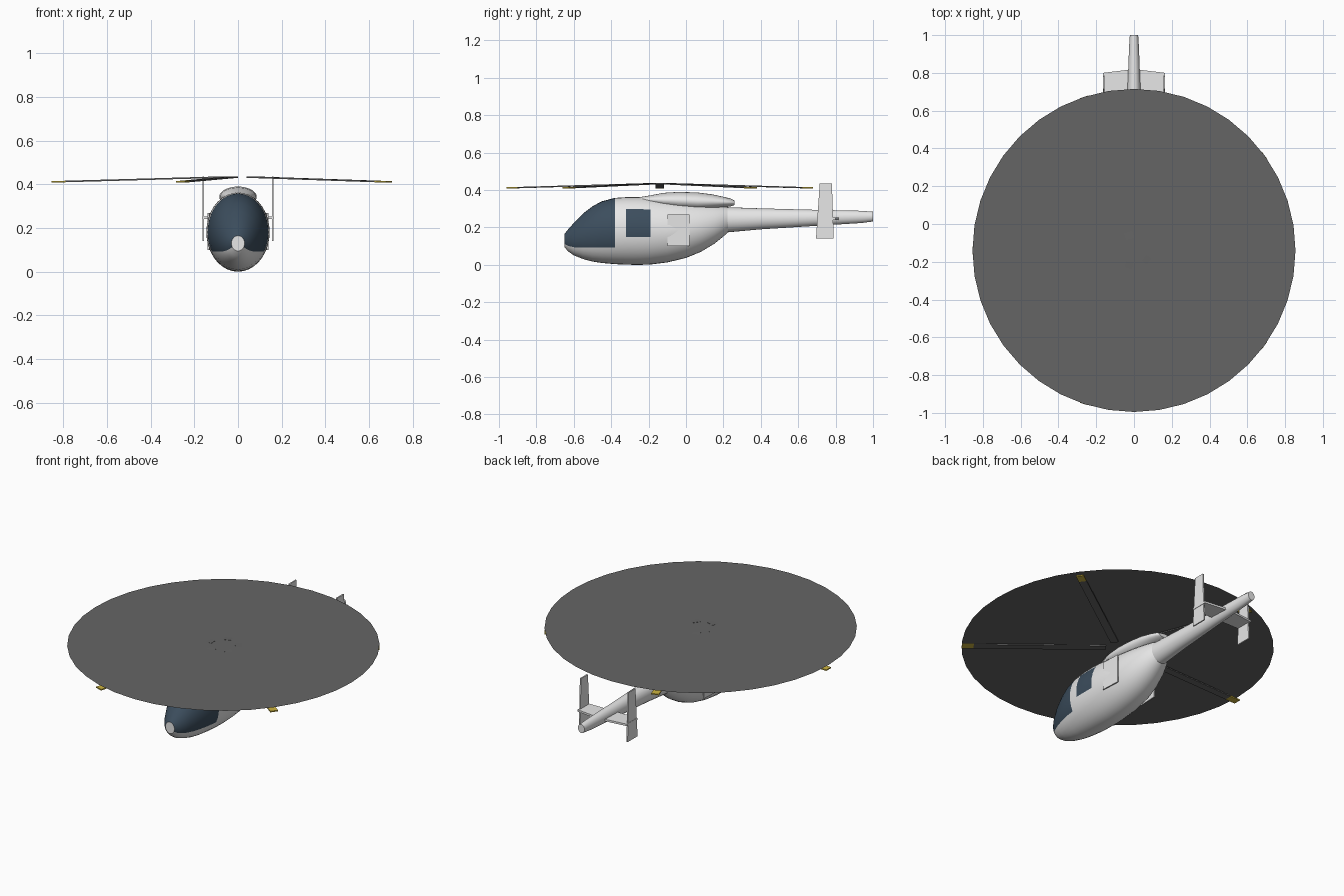
import bpy, bmesh, math
from mathutils import Matrix, Vector

cube = bpy.data.objects.get("Cube")
if cube:
    bpy.data.objects.remove(cube, do_unlink=True)


def material(name, r, g, b):
    m = bpy.data.materials.new(name)
    m.use_nodes = True
    m.diffuse_color = (r, g, b, 1)
    bsdf = next(n for n in m.node_tree.nodes if n.type == 'BSDF_PRINCIPLED')
    bsdf.inputs["Base Color"].default_value = (r, g, b, 1)
    bsdf.inputs["Roughness"].default_value = 0.6
    return m


WHITE = material("white paint", 0.8, 0.8, 0.8)
GLASS = material("dark blue glass", 0.045, 0.075, 0.11)
DARK = material("rotor grey", 0.13, 0.13, 0.13)
YELLOW = material("yellow tip", 0.6, 0.45, 0.05)


def finish(name, bm, mats, smooth=False):
    bmesh.ops.recalc_face_normals(bm, faces=bm.faces)
    mesh = bpy.data.meshes.new(name)
    bm.to_mesh(mesh)
    bm.free()
    for m in mats:
        mesh.materials.append(m)
    obj = bpy.data.objects.new(name, mesh)
    bpy.context.collection.objects.link(obj)
    if smooth:
        bpy.ops.object.select_all(action='DESELECT')
        obj.select_set(True)
        bpy.context.view_layer.objects.active = obj
        bpy.ops.object.shade_smooth_by_angle(angle=math.radians(35))
    return obj


def loft(name, stations, mats, segments=36, rule=None):
    """Elliptical rings along y; each station is (y, half width, bottom z, top z)."""
    bm = bmesh.new()
    rings = []
    for y, rx, low, high in stations:
        mid, rz = (low + high) / 2, (high - low) / 2
        angles = [math.tau * i / segments for i in range(segments)]
        rings.append([bm.verts.new((rx * math.cos(a), y, mid + rz * math.sin(a)))
                      for a in angles])
    for k in range(len(rings) - 1):
        for i in range(segments):
            j = (i + 1) % segments
            f = bm.faces.new((rings[k][i], rings[k][j], rings[k + 1][j], rings[k + 1][i]))
            if rule:
                # elevation of the face above the horizontal, the same on both sides
                a = (i + 0.5) * 360 / segments
                elevation = math.degrees(math.asin(math.sin(math.radians(a))))
                f.material_index = rule((stations[k][0] + stations[k + 1][0]) / 2, elevation)
    bm.faces.new(rings[0])
    bm.faces.new(rings[-1])
    return finish(name, bm, mats, True)


def slab(name, outline, offset, mat):
    """Flat part: an outline of 3D points, extruded by an offset."""
    bm = bmesh.new()
    face = bm.faces.new([bm.verts.new(p) for p in outline])
    out = bmesh.ops.extrude_face_region(bm, geom=[face])
    moved = [v for v in out["geom"] if isinstance(v, bmesh.types.BMVert)]
    bmesh.ops.translate(bm, verts=moved, vec=Vector(offset))
    return finish(name, bm, [mat])


# Fuselage with windscreen and side windows
def glazing(y, elevation):
    windscreen = y < -0.38 and elevation > -30
    side_window = -0.32 < y < -0.19 and -10 < elevation < 40
    return 1 if windscreen or side_window else 0


loft("fuselage", [
    (-0.65, 0.03, 0.095, 0.165), (-0.63, 0.05, 0.072, 0.19),
    (-0.6, 0.071, 0.051, 0.224), (-0.55, 0.096, 0.031, 0.275),
    (-0.5, 0.114, 0.018, 0.313), (-0.45, 0.128, 0.01, 0.34),
    (-0.38, 0.139, 0.004, 0.358), (-0.32, 0.144, 0.001, 0.362),
    (-0.25, 0.145, 0, 0.363), (-0.19, 0.145, 0.002, 0.36),
    (-0.1, 0.142, 0.013, 0.35), (0, 0.132, 0.037, 0.338),
    (0.08, 0.116, 0.07, 0.33), (0.15, 0.094, 0.112, 0.321),
    (0.2, 0.072, 0.152, 0.313), (0.23, 0.054, 0.178, 0.306),
], [WHITE, GLASS], rule=glazing)

# Engine cowling on the roof
loft("engine_cowling", [
    (-0.26, 0.03, 0.345, 0.36), (-0.2, 0.06, 0.325, 0.37),
    (-0.12, 0.08, 0.305, 0.385), (-0.04, 0.086, 0.295, 0.39),
    (0.06, 0.084, 0.29, 0.387), (0.14, 0.076, 0.298, 0.377),
    (0.2, 0.064, 0.307, 0.364), (0.24, 0.052, 0.313, 0.354),
    (0.26, 0.036, 0.32, 0.343),
], [WHITE])

# Tail boom
loft("tail_boom", [
    (0.2, 0.06, 0.172, 0.309), (0.4, 0.048, 0.19, 0.302),
    (0.7, 0.035, 0.209, 0.294), (0.94, 0.026, 0.224, 0.289),
    (1.0, 0.022, 0.232, 0.284),
], [WHITE], segments=24)

# Side panels, tail fins and stabilizer halves, mirrored by side
for side, label in ((1, "left"), (-1, "right")):
    slab(label + "_side_panel",
         [(side * 0.132, -0.1, 0.1), (side * 0.126, 0.02, 0.1),
          (side * 0.126, 0.02, 0.27), (side * 0.132, -0.1, 0.27)],
         (side * 0.007, 0, 0), WHITE)
    slab(label + "_tail_fin",
         [(side * 0.155, 0.695, 0.14), (side * 0.155, 0.79, 0.14),
          (side * 0.155, 0.78, 0.435), (side * 0.155, 0.715, 0.435)],
         (side * 0.008, 0, 0), WHITE)
    slab(label + "_stabilizer",
         [(0, 0.7, 0.241), (0, 0.82, 0.241),
          (side * 0.165, 0.8, 0.241), (side * 0.165, 0.7, 0.241)],
         (0, 0, 0.012), WHITE)

# Spinning rotor disc
ROTOR = Matrix.Translation((0, -0.14, 0))
RADIUS = 0.855
bm = bmesh.new()
bmesh.ops.create_circle(bm, cap_ends=True, segments=40, radius=RADIUS,
                        matrix=ROTOR @ Matrix.Translation((0, 0, 0.436)))
finish("rotor_disc", bm, [DARK])

# Five drooping rotor blades with coloured tips
for n in range(5):
    bm = bmesh.new()
    sections = []
    for r in (0.065, 0.79, RADIUS):
        z = 0.437 - 0.022 * (r - 0.065) / (RADIUS - 0.065)
        sections.append([bm.verts.new((r, w, z + h)) for w, h in
                         ((-0.022, -0.007), (0.022, -0.007), (0.022, 0), (-0.022, 0))])
    for k in range(2):
        for i in range(4):
            j = (i + 1) % 4
            f = bm.faces.new((sections[k][i], sections[k][j],
                              sections[k + 1][j], sections[k + 1][i]))
            f.material_index = k
    bm.faces.new(sections[0])
    bm.faces.new(sections[2]).material_index = 1
    turn = Matrix.Rotation(math.radians(36 + 72 * n), 4, 'Z')
    bmesh.ops.transform(bm, matrix=ROTOR @ turn, verts=bm.verts)
    finish("rotor_blade_%d" % (n + 1), bm, [DARK, YELLOW])
